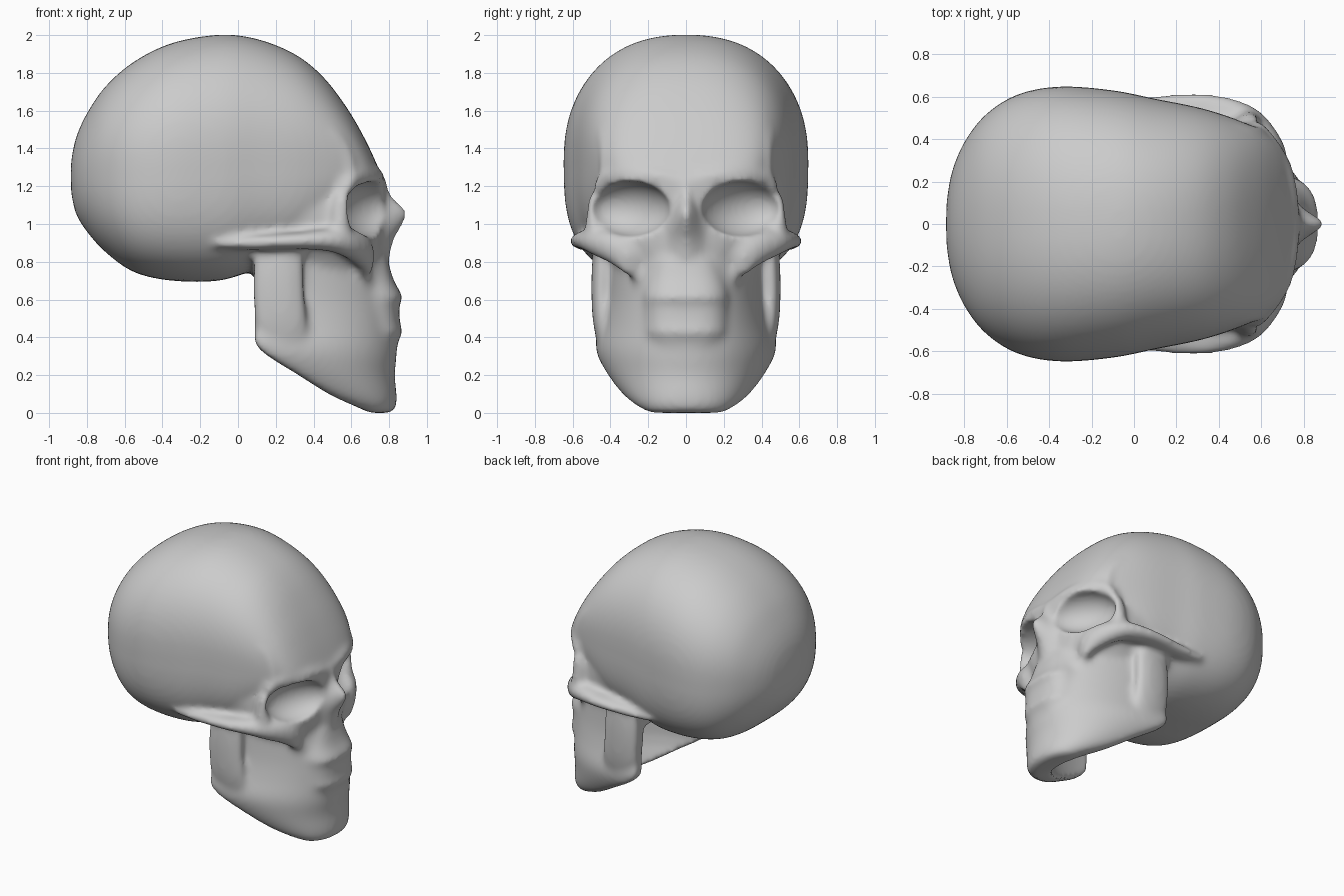
import bpy, bmesh
from math import sin, cos, pi, radians
from mathutils import Vector, Matrix

if "Cube" in bpy.data.objects:
    bpy.data.objects.remove(bpy.data.objects["Cube"], do_unlink=True)


def smooth_rows(rows, steps=5):
    """Catmull-Rom interpolation through rows of numbers."""
    rows = [Vector(r) for r in rows]
    out = []
    for i in range(len(rows) - 1):
        a, b, c, d = (rows[max(0, min(len(rows) - 1, i + k))] for k in (-1, 0, 1, 2))
        for s in range(steps):
            t = s / steps
            out.append(b + (c - a) * (t / 2) + (a * 2 - b * 5 + c * 4 - d) * (t * t / 2)
                       + (b * 3 - a - c * 3 + d) * (t ** 3 / 2))
    return out + [rows[-1]]


def power(v, n):
    return (1 if v >= 0 else -1) * abs(v) ** (2 / n)


def skin(bm, rings):
    """Bridge closed rings and cap both ends."""
    loops = [[bm.verts.new(p) for p in ring] for ring in rings]
    count = len(loops[0])
    faces = [bm.faces.new((a[i], a[(i + 1) % count], b[(i + 1) % count], b[i]))
             for a, b in zip(loops, loops[1:]) for i in range(count)]
    faces += [bm.faces.new(loops[0]), bm.faces.new(loops[-1])]
    bmesh.ops.recalc_face_normals(bm, faces=faces)


def dome(bm, rows, count=64):
    """Upright sections along x: x, bottom, top, half width, upper and lower squareness."""
    rings = []
    for x, low, high, w, upper, lower in smooth_rows(rows):
        ring = []
        for i in range(count):
            t = 2 * pi * i / count
            n = upper if sin(t) >= 0 else lower
            ring.append((x, w * power(cos(t), n),
                         (low + high) / 2 + (high - low) / 2 * power(sin(t), n)))
        rings.append(ring)
    skin(bm, rings)


def arch(bm, rows, n, count=40):
    """Level D-shaped sections along z, round to the face: z, back, front, half width."""
    rings = []
    for z, back, front, w in smooth_rows(rows, 3):
        ts = [pi * i / count for i in range(count + 1)]
        rings.append([(back + (front - back) * power(sin(t), n), w * power(cos(t), n), z)
                      for t in ts])
    skin(bm, rings)


def bar(bm, rows, side, count=16):
    """Oval tube along a path: x, y, z, sideways radius, upright radius."""
    path = smooth_rows(rows)
    rings = []
    for i, p in enumerate(path):
        q, r = path[max(i - 1, 0)], path[min(i + 1, len(path) - 1)]
        along = Vector(r[:3]) - Vector(q[:3])
        across = along.cross(Vector((0, 0, 1)))
        if across.length < 0.5 * along.length:
            across = along.cross(Vector((1, 0, 0)))
        across.normalize()
        up = across.cross(along).normalized()
        ring = []
        for k in range(count):
            t = 2 * pi * k / count
            v = Vector(p[:3]) + across * p[3] * cos(t) + up * p[4] * sin(t)
            ring.append((v.x, v.y * side, v.z))
        rings.append(ring)
    skin(bm, rings)


def ball(bm, centre, radii, turn=0.0):
    mat = (Matrix.Translation(centre) @ Matrix.Rotation(radians(turn), 4, 'Z')
           @ Matrix.Diagonal((*radii, 1)))
    bmesh.ops.create_uvsphere(bm, u_segments=32, v_segments=20, radius=1, matrix=mat)


def make(name, bm):
    mesh = bpy.data.meshes.new(name)
    bm.to_mesh(mesh)
    bm.free()
    ob = bpy.data.objects.new(name, mesh)
    bpy.context.collection.objects.link(ob)
    return ob


body = bmesh.new()

# braincase
dome(body, [(-.885, 1.18, 1.32, .09, 2, 2), (-.86, 1.06, 1.45, .24, 2.1, 2.2),
            (-.8, .96, 1.585, .385, 2.2, 2.4), (-.7, .85, 1.73, .515, 2.3, 2.7),
            (-.55, .745, 1.86, .61, 2.3, 2.9), (-.35, .70, 1.958, .648, 2.3, 3),
            (-.1, .70, 2.002, .63, 2.3, 3.1), (.1, .76, 1.98, .59, 2.3, 3.2),
            (.3, .81, 1.9, .55, 2.35, 3.2), (.45, .9, 1.78, .505, 2.4, 3),
            (.58, 1, 1.61, .45, 2.5, 2.6), (.68, 1.05, 1.435, .38, 2.5, 2.5),
            (.755, 1.1, 1.27, .27, 2.5, 2.5)])

# upper face
arch(body, [(1.38, .3, .67, .36), (1.24, .3, .77, .45), (1.1, .3, .77, .5),
            (.95, .3, .765, .49), (.85, .3, .76, .42), (.75, .3, .74, .36)], 2.5)

# muzzle and lower jaw
arch(body, [(.86, .12, .77, .4), (.8, .1, .79, .415), (.7, .09, .81, .42),
            (.58, .09, .825, .43), (.46, .09, .835, .455), (.37, .09, .84, .48),
            (.3, .16, .84, .47), (.2, .32, .83, .415), (.1, .48, .84, .34),
            (.04, .61, .84, .27), (0, .7, .815, .2)], 2.1)

# tooth ridges
arch(body, [(.82, .6, .79, .18), (.7, .6, .825, .22), (.61, .6, .875, .24), (.58, .6, .853, .24),
            (.46, .6, .86, .24), (.43, .6, .875, .24), (.4, .6, .856, .23), (.3, .6, .83, .19)], 2.8)

# nose bone
arch(body, [(1.26, .66, .78, .05), (1.15, .66, .82, .075), (1.07, .66, .905, .1),
            (1.0, .66, .88, .14), (.92, .66, .83, .18), (.82, .66, .805, .2)], 1.3)

for side in (1, -1):
    # cheek arch
    bar(body, [(-.13, .535, .895, .05, .02), (.05, .53, .9, .075, .04), (.3, .535, .91, .085, .045),
               (.47, .51, .915, .08, .06), (.57, .46, .9, .07, .075), (.65, .36, .86, .06, .085),
               (.67, .29, .8, .05, .08), (.64, .24, .7, .03, .05)], side)
    # outer eye rim
    bar(body, [(.61, .42, 1.26, .04, .04), (.55, .48, 1.12, .04, .045),
               (.54, .49, .95, .045, .06)], side)
    # brow ridge
    bar(body, [(.59, .44, 1.23, .04, .04), (.66, .35, 1.265, .04, .04),
               (.725, .2, 1.26, .04, .04), (.75, .02, 1.22, .035, .04)], side)
    # temple ridge
    bar(body, [(.6, .43, 1.24, .03, .03), (.57, .43, 1.38, .03, .03),
               (.47, .445, 1.5, .025, .03), (.3, .46, 1.56, .015, .02)], side)
    # jaw branch
    bar(body, [(.22, .44, .9, .05, .13), (.215, .45, .7, .052, .14),
               (.225, .45, .5, .045, .14), (.24, .43, .37, .04, .13)], side)

skull = make("skull", body)

# hollows
holes = bmesh.new()
arch(holes, [(-.1, -.02, .64, .3), (.1, -.02, .68, .34), (.3, -.02, .72, .39),
             (.6, -.02, .72, .37), (.7, .03, .68, .35)], 2)
for side in (1, -1):
    ball(holes, (.71, side * .295, 1.08), (.145, .24, .145), side * 35)
    ball(holes, (.83, side * .1, .87), (.05, .045, .06))
cutter = make("hollow_cutter", holes)
cutter.hide_render = True

# fuse the parts, carve the hollows and soften the joins
bpy.ops.object.select_all(action='DESELECT')
bpy.context.view_layer.objects.active = skull
skull.select_set(True)


def apply(kind, **settings):
    mod = skull.modifiers.new(kind.lower(), kind)
    for key, value in settings.items():
        setattr(mod, key, value)
    bpy.ops.object.modifier_apply(modifier=mod.name)


apply('REMESH', mode='VOXEL', voxel_size=.016)
apply('SMOOTH', factor=.5, iterations=10)
apply('BOOLEAN', operation='DIFFERENCE', object=cutter, solver='EXACT')
apply('REMESH', mode='VOXEL', voxel_size=.016)
apply('SMOOTH', factor=.5, iterations=9)
bpy.data.objects.remove(cutter, do_unlink=True)
skull.data.polygons.foreach_set("use_smooth", [True] * len(skull.data.polygons))

# bone colour
bone = bpy.data.materials.new("bone_grey")
bone.use_nodes = True
grey = (.6, .6, .6, 1)
bone.diffuse_color = grey
bone.node_tree.nodes["Principled BSDF"].inputs["Base Color"].default_value = grey
skull.data.materials.clear()
skull.data.materials.append(bone)
